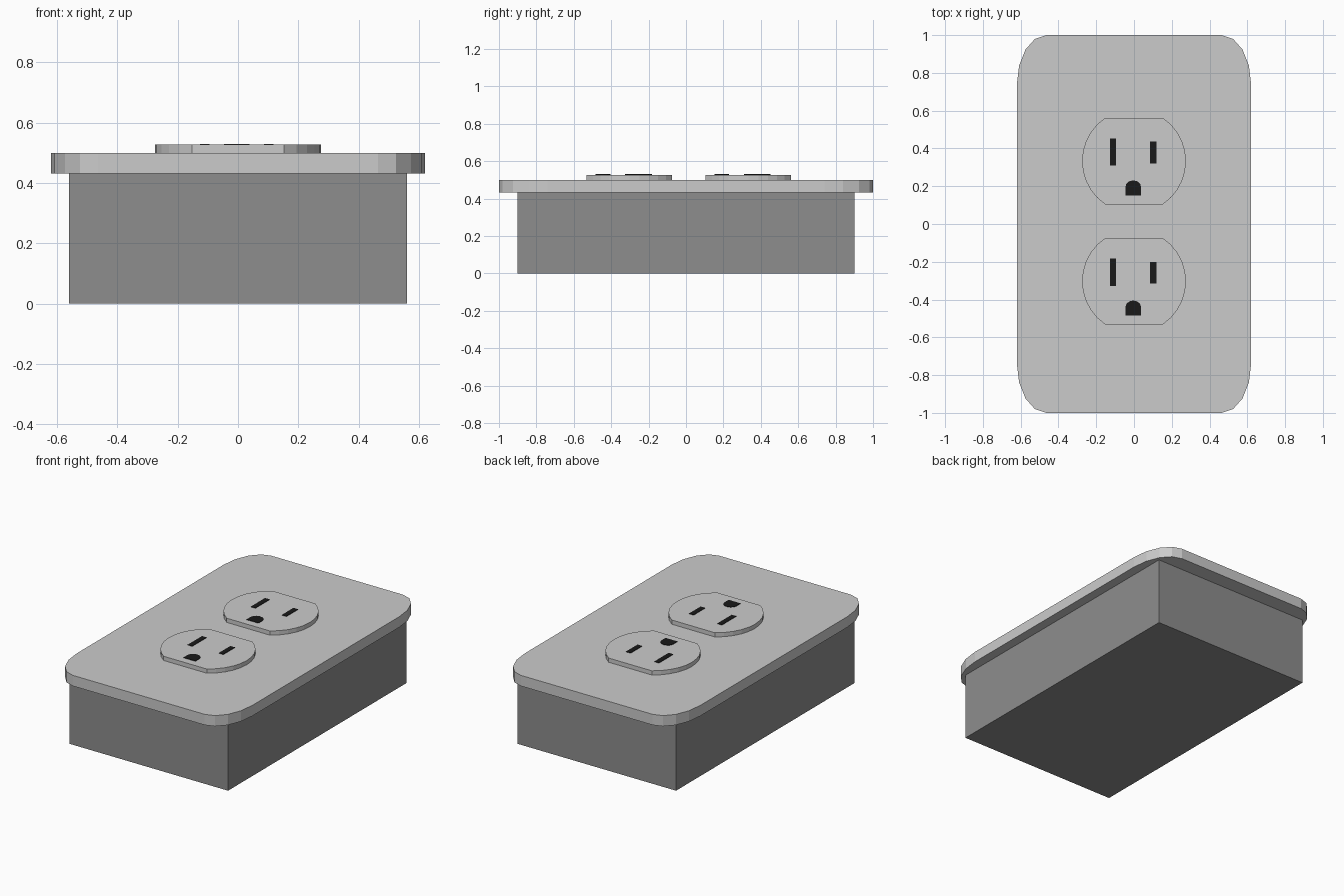
import bpy, bmesh
from math import sin, cos, asin, pi

if "Cube" in bpy.data.objects:
    bpy.data.objects.remove(bpy.data.objects["Cube"])


def material(name, value):
    m = bpy.data.materials.new(name)
    m.diffuse_color = (value, value, value, 1)
    m.use_nodes = True
    m.node_tree.nodes["Principled BSDF"].inputs["Base Color"].default_value = m.diffuse_color
    return m


def prism(name, outline, z0, z1, mat=None):
    """Extrude a counter-clockwise outline from z0 up to z1."""
    bm = bmesh.new()
    base = bm.faces.new([bm.verts.new((x, y, z0)) for x, y in outline])
    top = bmesh.ops.extrude_face_region(bm, geom=[base])["geom"]
    for v in top:
        if isinstance(v, bmesh.types.BMVert):
            v.co.z = z1
    bmesh.ops.recalc_face_normals(bm, faces=bm.faces)
    mesh = bpy.data.meshes.new(name)
    bm.to_mesh(mesh)
    bm.free()
    obj = bpy.data.objects.new(name, mesh)
    bpy.context.collection.objects.link(obj)
    if mat:
        mesh.materials.append(mat)
    return obj


def rect(cx, cy, hx, hy):
    return [(cx - hx, cy - hy), (cx + hx, cy - hy),
            (cx + hx, cy + hy), (cx - hx, cy + hy)]


def rounded_plate(hx, hy, rx, ry, steps=4):
    pts = []
    for quarter, (sx, sy) in enumerate([(1, 1), (-1, 1), (-1, -1), (1, -1)]):
        for i in range(steps + 1):
            a = (quarter + i / steps) * pi / 2
            pts.append((sx * (hx - rx) + rx * cos(a), sy * (hy - ry) + ry * sin(a)))
    return pts


def clipped_disc(cy, r, half_height, steps=10):
    limit = asin(half_height / r)
    angles = [-limit + 2 * limit * i / steps for i in range(steps + 1)]
    return [(r * cos(a + s), cy + r * sin(a + s)) for s in (0, pi) for a in angles]


def ground_hole(cx, cy, hw, bottom, shoulder, rise, steps=6):
    arch = [(cx + hw * cos(pi * i / steps), cy + shoulder + rise * sin(pi * i / steps))
            for i in range(steps + 1)]
    return [(cx - hw, cy + bottom), (cx + hw, cy + bottom)] + arch


dark = material("dark_grey", 0.27)
black = material("black", 0.01)

# Wall box and cover plate
prism("wall_box", rect(0, 0, 0.56, 0.90), 0, 0.435, dark)
prism("cover_plate", rounded_plate(0.62, 1.0, 0.155, 0.26), 0.432, 0.50)

# Two receptacles, each with two blade slots and a ground hole
for side, cy in (("upper", 0.333), ("lower", -0.303)):
    prism(side + "_receptacle", clipped_disc(cy, 0.275, 0.229), 0.495, 0.527)
    prism(side + "_long_slot", rect(-0.11, cy + 0.048, 0.016, 0.072), 0.52, 0.53, black)
    prism(side + "_short_slot", rect(0.102, cy + 0.045, 0.016, 0.058), 0.52, 0.53, black)
    prism(side + "_ground_hole",
          ground_hole(-0.004, cy, 0.042, -0.181, -0.138, 0.036), 0.52, 0.53, black)
